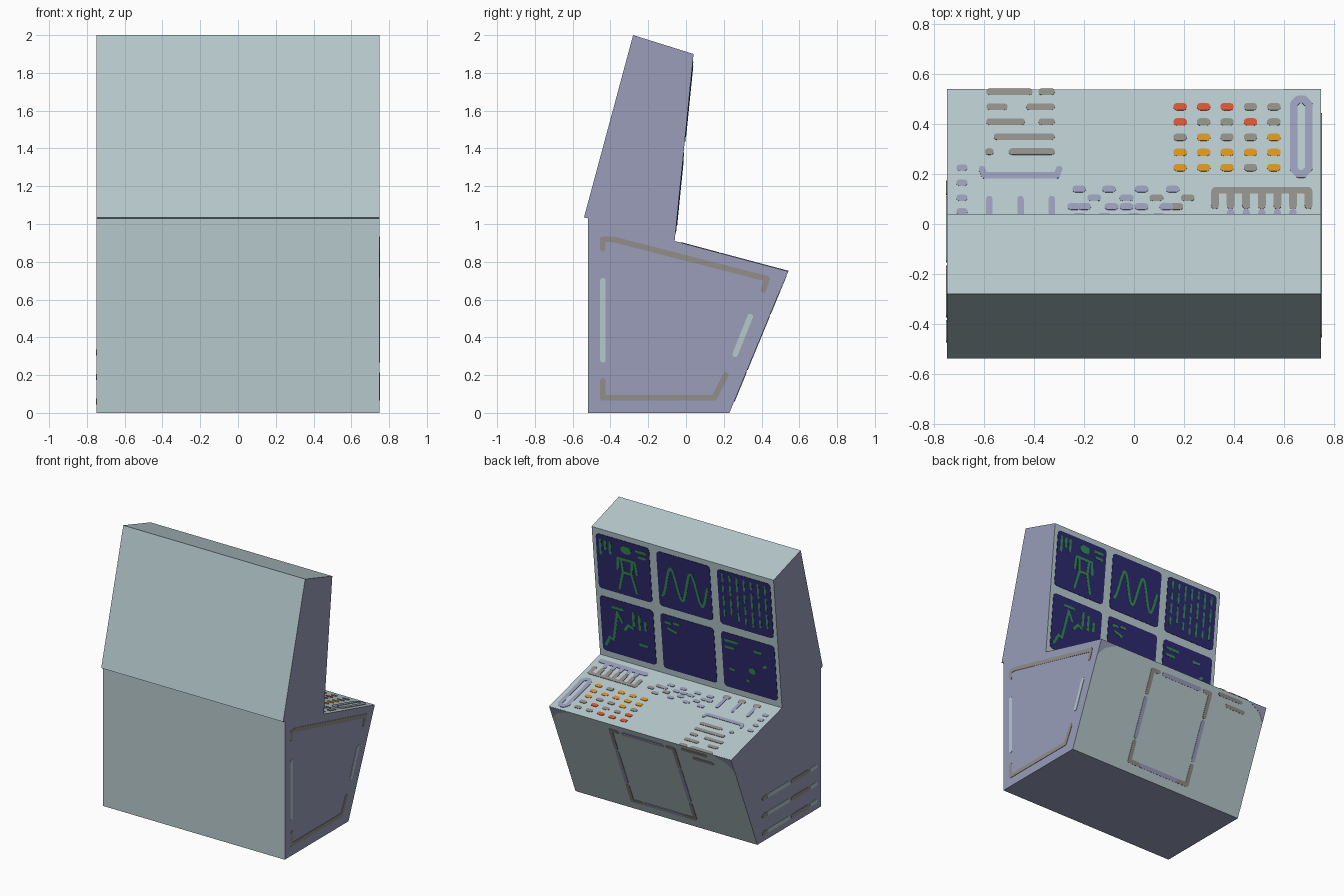
import bpy, bmesh, math, random
from mathutils import Vector

if "Cube" in bpy.data.objects:
    bpy.data.objects.remove(bpy.data.objects["Cube"])
random.seed(4)


def material(name, r, g, b):
    m = bpy.data.materials.new(name)
    m.diffuse_color = (r, g, b, 1)
    m.use_nodes = True
    m.node_tree.nodes["Principled BSDF"].inputs["Base Color"].default_value = m.diffuse_color
    return m


BODY = material("pale_teal_grey", .468, .584, .604)
LAV = material("lavender_grey", .319, .337, .491)
GREY = material("warm_grey", .288, .275, .254)
ORANGE = material("orange", .716, .296, .017)
RED = material("red", .701, .093, .034)
NAVY = material("navy", .026, .023, .156)
GREEN = material("screen_green", .032, .25, .09)

# cabinet: side profile (y, z) extruded across x
HALF = 0.75
PROFILE = [(-.52, 0), (.23, 0), (.54, .75), (-.06, .91), (.04, 1.90),
           (-.28, 2.0), (-.54, 1.035), (-.52, 1.03)]
bm = bmesh.new()
face = bm.faces.new([bm.verts.new((-HALF, y, z)) for y, z in PROFILE])
ext = bmesh.ops.extrude_face_region(bm, geom=[face])
bmesh.ops.translate(bm, vec=(2 * HALF, 0, 0),
                    verts=[v for v in ext["geom"] if isinstance(v, bmesh.types.BMVert)])
bmesh.ops.recalc_face_normals(bm, faces=bm.faces)
for f in bm.faces:
    f.material_index = int(abs(f.normal.x) > .5 or f.normal.z < -.9)
mesh = bpy.data.meshes.new("cabinet")
bm.to_mesh(mesh)
bm.free()
mesh.materials.append(BODY)
mesh.materials.append(LAV)
bpy.context.collection.objects.link(bpy.data.objects.new("cabinet", mesh))


class Surface:
    """A flat side of the cabinet that thin plates are laid on."""

    def __init__(self, origin, u, v, out):
        self.o, self.u, self.v = Vector(origin), Vector(u), Vector(v)
        n = self.u.cross(self.v).normalized()
        self.n = n if n.dot(Vector(out)) > 0 else -n
        self.parts = {}

    def poly(self, name, mat, pts, h=.003):
        b = self.parts.setdefault((name, mat), bmesh.new())
        low, top = [[b.verts.new(self.o + self.u * p + self.v * q + self.n * d)
                     for p, q in pts] for d in (-.001, h)]
        b.faces.new(top)
        b.faces.new(low[::-1])
        for i in range(len(pts)):
            j = (i + 1) % len(pts)
            b.faces.new((low[i], low[j], top[j], top[i]))

    def stroke(self, name, mat, pts, w=.03, h=.003):
        """Round-ended line through the points."""
        for (a, b), (c, d) in zip(pts, pts[1:]):
            t = math.atan2(d - b, c - a)
            arc = [(x, y, t + s + math.pi * k / 5)
                   for x, y, s in ((c, d, -math.pi / 2), (a, b, math.pi / 2))
                   for k in range(6)]
            self.poly(name, mat, [(x + w / 2 * math.cos(g), y + w / 2 * math.sin(g))
                                  for x, y, g in arc], h)

    def rounded(self, name, mat, x0, y0, x1, y1, r):
        pts = []
        for k, (x, y) in enumerate(((x1 - r, y1 - r), (x0 + r, y1 - r),
                                    (x0 + r, y0 + r), (x1 - r, y0 + r))):
            for s in range(4):
                g = (k + s / 3) * math.pi / 2
                pts.append((x + r * math.cos(g), y + r * math.sin(g)))
        self.poly(name, mat, pts)

    def finish(self):
        for (name, mat), b in self.parts.items():
            bmesh.ops.recalc_face_normals(b, faces=b.faces)
            me = bpy.data.meshes.new(name)
            b.to_mesh(me)
            b.free()
            me.materials.append(mat)
            bpy.context.collection.objects.link(bpy.data.objects.new(name, me))


# right side: broken trim outline
right = Surface((HALF, 0, 0), (0, 1, 0), (0, 0, 1), (1, 0, 0))
right.stroke("side_trim", GREY, [(-.44, .87), (-.44, .92), (-.39, .92), (.43, .71), (.41, .65)])
right.stroke("side_trim", GREY, [(-.44, .17), (-.44, .08), (.15, .08), (.21, .20)])
right.stroke("side_trim_light", BODY, [(-.44, .28), (-.44, .70)])
right.stroke("side_trim_light", BODY, [(.26, .31), (.34, .51)])
right.finish()

# left side: three slats
left = Surface((-HALF, 0, 0), (0, 1, 0), (0, 0, 1), (-1, 0, 0))
for z in (.06, .19, .32):
    left.stroke("side_slat_light", BODY, [(-.46, z), (-.40, z)])
    left.stroke("side_slat", GREY, [(-.36, z), (-.18, z)])
    left.stroke("side_slat_light", BODY, [(-.14, z), (.10, z)])
    left.stroke("side_slat", GREY, [(.13, z), (.16, z)])
left.finish()

# knee panel: hatch outline, vents and corner trim
slope = Vector((0, .31, .75))
L = slope.length
knee = Surface((0, .23, 0), (1, 0, 0), slope.normalized(), (0, 1, -.4))
for s in (-1, 1):
    x = .26 * s
    knee.stroke("hatch_corner", GREY, [(x, .58), (x, .75), (x * .8, .75)])
    knee.stroke("hatch_corner", GREY, [(x, .22), (x, .08), (x * .7, .08)])
    knee.stroke("hatch_edge", LAV, [(x, .26), (x, .54)])
    knee.poly("corner_trim", LAV, [(.749 * s, L - .002), (.60 * s, L - .002),
                                   (.70 * s, L - .05), (.749 * s, L - .11)], .002)
for z in (.08, .75):
    knee.stroke("hatch_edge", LAV, [(-.16, z), (.16, z)])
knee.stroke("knee_vent", GREY, [(-.34, .775), (-.53, .775)], .025)
knee.stroke("knee_vent", GREY, [(-.42, .715), (-.57, .715)], .025)
knee.finish()

# control desk, laid out in plan coordinates (x, y)
desk = Surface((0, 0, .894), (1, 0, 0), (0, 1, -.16 / .6), (0, 0, 1))
for y, spans in ((.53, [(-.58, -.42), (-.37, -.33)]), (.47, [(-.58, -.52), (-.42, -.33)]),
                 (.41, [(-.58, -.45), (-.37, -.33)]), (.35, [(-.55, -.33)]),
                 (.29, [(-.585, -.575), (-.49, -.33)])):
    for a, b in spans:
        desk.stroke("desk_vent", GREY, [(a, y), (b, y)], .026)
desk.stroke("desk_bracket", LAV, [(-.61, .22), (-.60, .195), (-.31, .195), (-.30, .22)], .026)
for y in (.225, .165, .105, .05):
    desk.stroke("desk_lamp", LAV, [(-.70, y), (-.68, y)], .026)
for x in (-.58, -.455, -.33):
    desk.stroke("slider", LAV, [(x, .0), (x, .10)], .026)
    desk.stroke("slider_knob", GREY, [(x - .012, -.01), (x + .012, -.01)], .036)
for y, xs in ((.14, (-.22, -.10, .03, .155)), (.105, (-.16, -.03)),
              (.07, (-.24, -.20, -.09, -.03, .03, .13)), (.03, (-.22, -.12, 0, .1))):
    for x in xs:
        desk.stroke("switch", LAV, [(x - .015, y), (x + .015, y)], .026)
for x, y in ((.09, .105), (.215, .105), (.17, .07)):
    desk.stroke("switch_dark", GREY, [(x - .015, y), (x + .015, y)], .026)

# lever bank
desk.stroke("lever_bank", GREY, [(.325, .135), (.70, .135)], .025)
desk.stroke("lever_bank_edge", LAV, [(.33, .0), (.70, .0)], .035)
for i in range(7):
    x = .325 + i * .0625
    desk.stroke("lever_bank", GREY, [(x, .075), (x, .13)], .032)
    if 0 < i < 6:
        desk.stroke("lever_bank_edge", LAV, [(x, .0), (x, .045)], .03)

# button grid
KEYS = {"R": RED, "O": ORANGE, "g": GREY}
for r, row in enumerate(("RRRgg", "RggRg", "gOggO", "OOOOO", "OOOgO")):
    for c, k in enumerate(row):
        x, y = .185 + c * .094, .47 - r * .061
        desk.stroke("button_" + KEYS[k].name, KEYS[k], [(x - .013, y), (x + .013, y)], .029)
desk.stroke("desk_slot", LAV, [(.64, .22), (.64, .48), (.66, .50), (.68, .50), (.70, .48),
                               (.70, .22), (.68, .20), (.66, .20), (.64, .22)])
desk.finish()

# six screens on the upright wall, seen from behind (+y), left to right
wall = Surface((HALF, -.06, .91), (-1, 0, 0), Vector((0, .10, .99)).normalized(), (0, 1, 0))
COLS, ROWS, W, H = (.03, .53, 1.03), (.53, .045), .44, .425
for x in COLS:
    for y in ROWS:
        wall.rounded("screen", NAVY, x, y, x + W, y + H, .025)


def draw(col, row, *lines, w=.02):
    for pts in lines:
        wall.stroke("screen_graphic", GREEN,
                    [(COLS[col] + p * W, ROWS[row] + q * H) for p, q in pts], w, .005)


# figure diagram
draw(0, 0, [(.53, .84), (.59, .84)], w=.06)
draw(0, 0, [(.38, .45), (.40, .66), (.72, .66), (.74, .45)],
     [(.46, .66), (.48, .42), (.40, .10)], [(.66, .66), (.64, .42), (.72, .10)],
     [(.48, .42), (.64, .42)], [(.08, .65), (.08, .9)], [(.17, .75), (.17, .9)],
     [(.26, .7), (.26, .9)], [(.76, .88), (.92, .88)], [(.80, .78), (.92, .78)])
# wave trace
draw(1, 0, [(.07 + .86 * t / 36, .48 - .27 * math.cos(t / 36 * math.pi * 4.6))
            for t in range(37)])
# bar columns
for c in range(7):
    p, q = .1 + c * .133, .93
    while q > .15:
        n = random.uniform(.08, .28)
        draw(2, 0, [(p, q), (p, max(q - n, .08))], w=.016)
        q -= n + .09
# line chart
draw(0, 1, [(.07, .12), (.15, .28), (.22, .25), (.32, .78), (.40, .62)],
     [(.24, .85), (.42, .85)], [(.45, .50), (.52, .60), (.60, .56)],
     [(.62, .62), (.62, .85)], [(.73, .58), (.73, .82)], [(.84, .60), (.84, .74)],
     [(.72, .3), (.85, .3)])
# sparse readouts
draw(1, 1, [(.10, .86), (.18, .86)], [(.14, .76), (.28, .72)], [(.26, .88), (.34, .88)])
draw(2, 1, [(.08, .86), (.30, .86)], [(.08, .74), (.22, .74)], [(.62, .80), (.74, .80)],
     [(.14, .35), (.20, .35)], [(.78, .55), (.82, .58)], [(.45, .22), (.48, .22)])
draw(2, 1, [(.54, .42), (.57, .42)], w=.045)
wall.finish()
